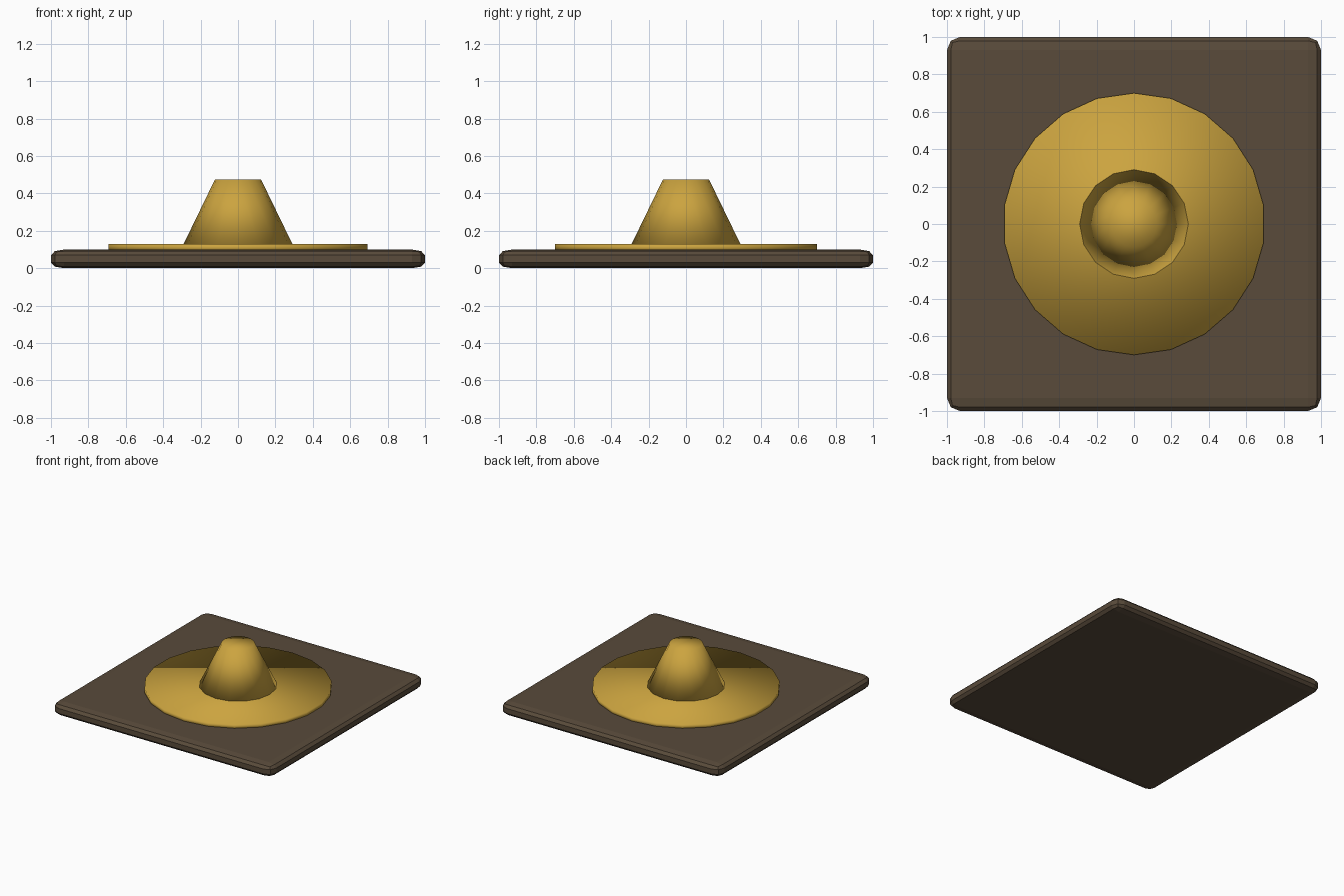
import bpy, bmesh, math
from mathutils import Matrix

if "Cube" in bpy.data.objects:
    bpy.data.objects.remove(bpy.data.objects["Cube"])


def material(name, rgb):
    mat = bpy.data.materials.new(name)
    mat.diffuse_color = (*rgb, 1)
    mat.use_nodes = True
    mat.node_tree.nodes["Principled BSDF"].inputs["Base Color"].default_value = mat.diffuse_color
    return mat


def add_object(name, bm, mat, smooth):
    mesh = bpy.data.meshes.new(name)
    bmesh.ops.recalc_face_normals(bm, faces=bm.faces)
    for f in bm.faces:
        f.smooth = smooth
    bm.to_mesh(mesh)
    bm.free()
    mesh.materials.append(mat)
    obj = bpy.data.objects.new(name, mesh)
    bpy.context.collection.objects.link(obj)
    return obj


def frustum(name, sides, r_bottom, r_top, z0, z1, mat):
    bm = bmesh.new()
    bmesh.ops.create_cone(
        bm, cap_ends=True, segments=sides, radius1=r_bottom, radius2=r_top,
        depth=z1 - z0, matrix=Matrix.Translation((0, 0, (z0 + z1) / 2)))
    # Put a corner exactly on +y
    first = max(bm.verts, key=lambda v: v.co.y)
    turn = math.atan2(first.co.x, first.co.y)
    bmesh.ops.rotate(bm, verts=bm.verts, matrix=Matrix.Rotation(turn, 3, 'Z'))
    return add_object(name, bm, mat, True)


brown = material("dark_brown", (0.10, 0.07, 0.043))
gold = material("gold", (0.60, 0.37, 0.05))

# Base plate: bevelled box, flattened so the bevel is shallower in z
thick, bevel, bevel_z = 0.1, 0.07, 0.03
squash = bevel_z / bevel
bm = bmesh.new()
bmesh.ops.create_cube(bm, size=1)
bmesh.ops.scale(bm, vec=(2, 2, thick / squash), verts=bm.verts)
bmesh.ops.bevel(bm, geom=bm.edges[:], offset=bevel, offset_type='OFFSET',
                segments=2, profile=0.5, affect='EDGES')
bmesh.ops.scale(bm, vec=(1, 1, squash), verts=bm.verts)
bmesh.ops.translate(bm, vec=(0, 0, thick / 2), verts=bm.verts)
add_object("base_plate", bm, brown, False)

# Round disc and central boss
frustum("disc", 22, 0.70, 0.70, 0.09, 0.13, gold)
frustum("center_boss", 16, 0.293, 0.123, 0.125, 0.475, gold)
